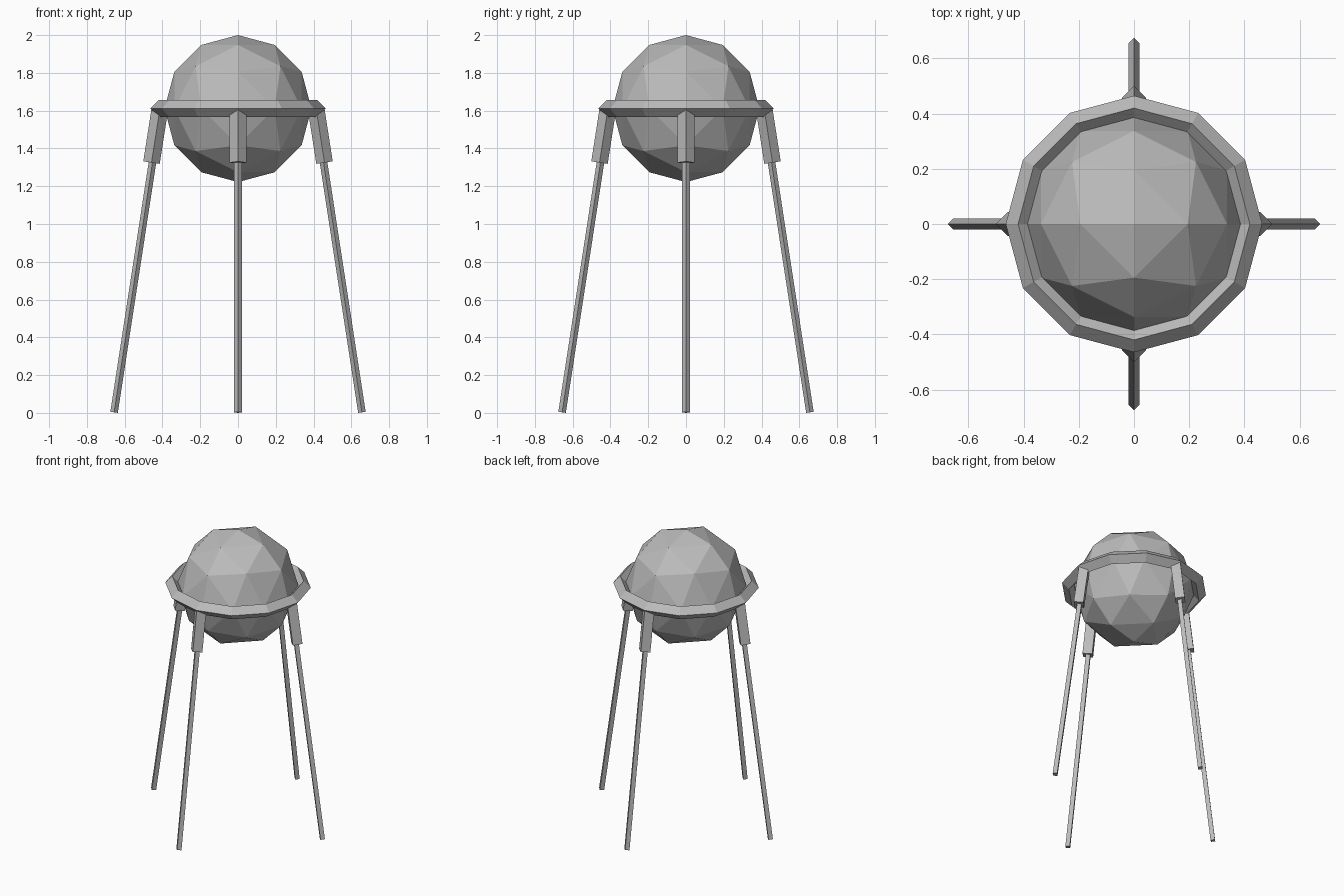
import bpy
import bmesh
import math
from mathutils import Vector, Matrix

cube = bpy.data.objects.get("Cube")
if cube:
    bpy.data.objects.remove(cube, do_unlink=True)

CENTRE_Z = 1.611
RADIUS = 0.389
SIDES = 12

grey = bpy.data.materials.new("plain_grey")
grey.use_nodes = True
grey.diffuse_color = (0.5, 0.5, 0.5, 1)
grey.node_tree.nodes["Principled BSDF"].inputs["Base Color"].default_value = grey.diffuse_color


def finish(name, bm):
    bmesh.ops.recalc_face_normals(bm, faces=bm.faces)
    mesh = bpy.data.meshes.new(name)
    bm.to_mesh(mesh)
    bm.free()
    mesh.materials.append(grey)
    obj = bpy.data.objects.new(name, mesh)
    bpy.context.collection.objects.link(obj)
    return obj


# Faceted globe: an octahedron with each edge cut in three, pushed out to a sphere
def build_globe():
    bm = bmesh.new()
    n = 3

    def point(i, j, signs):
        steps = (i, j, n - i - j)
        v = Vector([s * math.sin(math.pi / 2 * k / n) for s, k in zip(signs, steps)])
        return bm.verts.new(v.normalized() * RADIUS + Vector((0, 0, CENTRE_Z)))

    for signs in [(x, y, z) for x in (-1, 1) for y in (-1, 1) for z in (-1, 1)]:
        grid = {(i, j): point(i, j, signs) for i in range(n + 1) for j in range(n + 1 - i)}
        for i, j in grid:
            if i + j < n:
                bm.faces.new((grid[i, j], grid[i + 1, j], grid[i, j + 1]))
            if i + j < n - 1:
                bm.faces.new((grid[i + 1, j], grid[i + 1, j + 1], grid[i, j + 1]))
    bmesh.ops.remove_doubles(bm, verts=bm.verts, dist=0.0001)
    finish("globe", bm)


# Ring around the globe with a diamond cross-section
def build_ring(major, minor):
    bm = bmesh.new()
    loops = []
    for s in range(SIDES):
        a = math.tau * s / SIDES
        loop = []
        for k in range(4):
            b = math.tau * k / 4
            r = major + minor * math.cos(b)
            loop.append(bm.verts.new((r * math.cos(a), r * math.sin(a), CENTRE_Z + minor * math.sin(b))))
        loops.append(loop)
    for s in range(SIDES):
        p, q = loops[s], loops[(s + 1) % SIDES]
        for k in range(4):
            m = (k + 1) % 4
            bm.faces.new((p[k], q[k], q[m], p[m]))
    finish("support_ring", bm)


# Square bar, set edge outward, between two points
def build_bar(name, bottom, top, radius, angle):
    bottom, top = Vector(bottom), Vector(top)
    axis = top - bottom
    bm = bmesh.new()
    bmesh.ops.create_cone(bm, cap_ends=True, segments=4, radius1=radius, radius2=radius, depth=axis.length)
    # put the four corners on the local axes
    corner = bm.verts[:][0].co
    spin = Matrix.Rotation(-math.atan2(corner.y, corner.x), 4, "Z")
    tilt = Matrix.Rotation(math.atan2(axis.x, axis.z), 4, "Y")
    place = Matrix.Translation((bottom + top) / 2)
    bm.transform(Matrix.Rotation(angle, 4, "Z") @ place @ tilt @ spin)
    finish(name, bm)


build_globe()
build_ring(0.42, 0.045)

# Four splayed legs, each held in a thicker socket
for i, side in enumerate(("left", "back", "right", "front")):
    angle = math.pi / 2 * i
    build_bar(side + "_socket", (0.458, 0, 1.325), (0.414, 0, 1.607), 0.044, angle)
    build_bar(side + "_leg", (0.656, 0, 0.003), (0.44, 0, 1.41), 0.02, angle)
